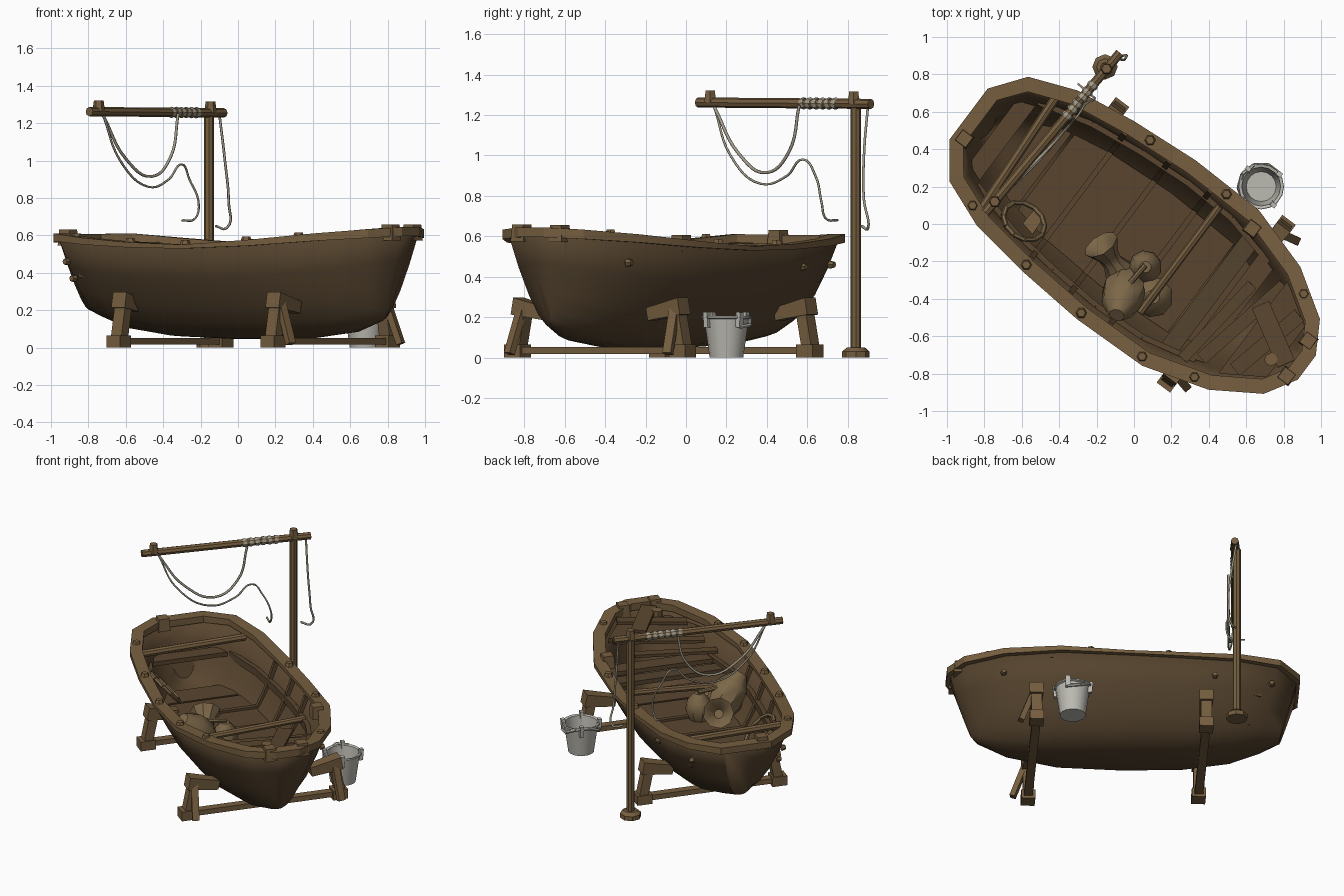
import bpy, bmesh, math
from mathutils import Vector, Matrix

if "Cube" in bpy.data.objects:
    bpy.data.objects.remove(bpy.data.objects["Cube"])


def material(name, rgb):
    m = bpy.data.materials.new(name)
    m.use_nodes = True
    m.diffuse_color = (*rgb, 1)
    m.node_tree.nodes["Principled BSDF"].inputs["Base Color"].default_value = (*rgb, 1)
    return m


HULL = material("dark hull wood", (.09, .056, .027))
FLOOR = material("inner wood", (.1, .06, .028))
WOOD = material("light wood", (.18, .112, .05))
SACK = material("tan leather", (.2, .135, .065))
ROPE = material("rope", (.36, .33, .25))
TIN = material("pale metal", (.5, .49, .44))

# Boat frame: u runs from stern to bow, v to the port side
TURN = Matrix.Translation((-.036, -.048, 0)) @ Matrix.Rotation(math.atan2(-3, 4), 4, 'Z')


def P(u, v, z):
    return TURN @ Vector((u, v, z))


def mesh(name, verts, faces, mat, angle=35):
    me = bpy.data.meshes.new(name)
    me.from_pydata([tuple(v) for v in verts], [], faces)
    bm = bmesh.new()
    bm.from_mesh(me)
    bmesh.ops.recalc_face_normals(bm, faces=bm.faces)
    bm.to_mesh(me)
    bm.free()
    ob = bpy.data.objects.new(name, me)
    bpy.context.collection.objects.link(ob)
    me.materials.append(mat)
    bpy.ops.object.select_all(action='DESELECT')
    ob.select_set(True)
    bpy.context.view_layer.objects.active = ob
    bpy.ops.object.shade_smooth_by_angle(angle=math.radians(angle))
    return ob


def loft(name, rings, mat, ring_closed=True, loop=False, angle=35):
    n, k = len(rings[0]), len(rings)
    verts = [p for r in rings for p in r]
    faces = [(i * n + j, i * n + (j + 1) % n, (i + 1) % k * n + (j + 1) % n, (i + 1) % k * n + j)
             for i in range(k if loop else k - 1) for j in range(n if ring_closed else n - 1)]
    if not loop:
        faces += [tuple(range(n)), tuple(range((k - 1) * n, k * n))]
    return mesh(name, verts, faces, mat, angle)


def lathe(name, profile, base, axis, mat, sides=12):
    q = Vector(axis).to_track_quat('Z', 'Y')
    rings = [[Vector(base) + q @ Vector((r * math.cos(a), r * math.sin(a), h))
              for a in [math.tau * i / sides for i in range(sides)]] for r, h in profile]
    return loft(name, rings, mat)


def rod(name, a, b, r, mat=WOOD, sides=8, r2=None):
    d = Vector(b) - Vector(a)
    return lathe(name, [(r, 0), (r2 or r, d.length)], a, d, mat, sides)


def beam(name, a, b, w, h, mat=WOOD, taper=1):
    a, b = Vector(a), Vector(b)
    d = (b - a).normalized()
    side = d.cross(Vector((0, 0, 1)))
    side = side.normalized() if side.length > .2 else TURN.to_3x3() @ Vector((1, 0, 0))
    up = side.cross(d)
    rings = [[p + side * sx * w * s / 2 + up * sy * h * s / 2
              for sx, sy in ((-1, -1), (1, -1), (1, 1), (-1, 1))] for p, s in ((a, 1), (b, taper))]
    return loft(name, rings, mat)


def rope(name, pts, r):
    cu = bpy.data.curves.new(name, 'CURVE')
    cu.dimensions = '3D'
    cu.bevel_depth, cu.bevel_resolution, cu.resolution_u = r, 1, 6
    sp = cu.splines.new('BEZIER')
    sp.bezier_points.add(len(pts) - 1)
    for bp, p in zip(sp.bezier_points, pts):
        bp.co = p
        bp.handle_left_type = bp.handle_right_type = 'AUTO'
    ob = bpy.data.objects.new(name, cu)
    bpy.context.collection.objects.link(ob)
    cu.materials.append(ROPE)


# Hull stations: u, half width, keel z, gunwale z, section power, end rake
STATIONS = [(-1.06, .17, .2, .585, .38, -.11), (-.925, .35, .16, .59, .36, -.1),
            (-.67, .45, .1, .57, .34, -.04), (-.33, .5, .06, .55, .33, 0),
            (.06, .53, .045, .54, .34, 0), (.49, .52, .045, .56, .36, 0),
            (.85, .41, .08, .59, .4, .03), (1.1, .25, .14, .61, .45, .09), (1.2, .08, .18, .62, .5, .14)]


def station(u):
    for a, b in zip(STATIONS, STATIONS[1:]):
        if u <= b[0]:
            f = (u - a[0]) / (b[0] - a[0])
            return [x + (y - x) * f for x, y in zip(a, b)]
    return STATIONS[-1]


def half(u, z):
    _, w, keel, gun, p, _ = station(u)
    return (w - .06) * max(0, min(1, (z - keel) / (gun - keel))) ** p


LEVELS = [.01, .05, .15, .35, .65, 1]
rings = []
for u, w, keel, gun, p, rake in STATIONS:
    w -= .025
    rings.append([P(u * .985 - rake * (1 - t), s * w * t ** p, keel + (gun - keel) * t)
                  for s, t in [(-1, t) for t in LEVELS[::-1]] + [(0, 0)] + [(1, t) for t in LEVELS]])
hull = loft("hull", rings, HULL, ring_closed=False, angle=40)
if min(hull.data.polygons, key=lambda f: f.center.z).normal.z > 0:
    hull.data.flip_normals()
hull.data.materials.append(FLOOR)
sol = hull.modifiers.new("thickness", 'SOLIDIFY')
sol.thickness, sol.offset, sol.material_offset = .03, -1, 1

# Gunwale rim, thicker towards both ends
outline = [(s[0], s[1], s[3]) for s in STATIONS] + [(s[0], -s[1], s[3]) for s in STATIONS[::-1]]
rings = []
for i, (u, v, z) in enumerate(outline):
    a, b = outline[i - 1], outline[(i + 1) % len(outline)]
    n = Vector((b[1] - a[1], a[0] - b[0])).normalized() * .08
    h = .01 + .012 * abs(u)
    rings.append([P(u, v, z - h), P(u, v, z + h), P(u + n.x, v + n.y, z + h), P(u + n.x, v + n.y, z - h)])
loft("gunwale", rings, WOOD, loop=True, angle=25)


# Flat boards that reach from side to side
def board(name, u0, u1, z, thick, mat, inset=.03):
    us = [u0 + (u1 - u0) * i / 6 for i in range(7)]
    edge = [(u, half(u, z - thick) - inset) for u in us]
    edge += [(u, -v) for u, v in edge[::-1]]
    loft(name, [[P(u, v, z + dz) for u, v in edge] for dz in (-thick, 0)], mat)


DECK = .23
cuts = [-.74, -.55, -.33, -.05, .22, .5, .72]
for a, b in zip(cuts, cuts[1:]):
    board("floor_board", a + .008, b - .008, DECK, .02, FLOOR, .01)
board("stern_seat", -.9, -.8, .42, .03, FLOOR)
board("bow_bench", .5, .6, .4, .03, HULL, .01)
board("bow_bench", .63, .74, .42, .03, FLOOR, .01)
board("bow_deck", .84, 1.06, .56, .03, FLOOR)

# Ribs and stringers inside the hull
for u in (-.33, -.05, .22):
    for s in (-1, 1):
        pts = [P(u, s * (half(u, z) - .01), z) for z in (DECK, .32, .42, .53)]
        for a, b in zip(pts, pts[1:]):
            beam("rib", a, b, .03, .03, FLOOR)
    w = half(u, DECK) - .02
    beam("floor_rib", P(u, -w, DECK), P(u, w, DECK), .03, .03, FLOOR)
us = [-.8, -.5, -.2, .1, .4, .7]
for s in (-1, 1):
    for a, b in zip(us, us[1:]):
        beam("stringer", P(a, s * (half(a, .4) - .01), .4), P(b, s * (half(b, .4) - .01), .4), .03, .05, FLOOR)

# Cross poles and loose planks in the bow
rod("stern_cross_pole", P(-.7, -.36, .54), P(-.74, .35, .54), .025)
rod("middle_cross_pole", P(.31, -.3, .38), P(.31, .41, .42), .022)
for u, v, u2, v2, z, w in ((.72, -.3, .84, .28, .52, .07), (.9, -.24, 1.0, .2, .58, .08),
                           (.8, .12, 1.1, -.05, .6, .1), (.64, -.36, .7, .18, .47, .06)):
    beam("loose_plank", P(u, v, z), P(u2, v2, z + .02), w, .02, FLOOR)
rod("deck_post", P(1.02, -.08, .56), P(1.02, -.08, .63), .035)

# Pegs and blocks along the rim
for u, s in ((-.75, -1), (-.33, -1), (.06, -1), (.46, -1), (.75, -1), (-.2, 1), (.3, 1), (.95, 1)):
    w, z = station(u)[1], station(u)[3]
    rod("rim_peg", P(u, s * (w - .04), z), P(u, s * (w - .04), z + .035), .034, sides=6, r2=.022)
for u, v in ((-1.0, -.12), (1.14, -.1), (1.12, .12), (.52, .42)):
    z = station(u)[3]
    beam("rim_block", P(u, v, z - .04), P(u, v, z + .045), .08, .08, WOOD, .85)
for u, z, s in ((-.87, .46, -1), (-.84, .37, -1), (-.87, .46, 1), (-.5, .45, 1), (.85, .47, 1)):
    v = half(u, z) + .02
    rod("hull_bolt", P(u, s * v, z), P(u, s * (v + .028), z), .022, sides=6, r2=.015)

# Trestles under the hull, the bow one with slanted braces
for u, v0, v1, braced in ((-.44, -.41, .5, False), (.65, -.49, .53, True)):
    beam("trestle_base", P(u, v0, .035), P(u, v1, .035), .055, .035)
    for v, s in ((v0, -1), (v1, 1)):
        beam("trestle_foot", P(u, v - .055, .033), P(u, v + .045, .033), .09, .065)
        beam("trestle_post", P(u, v, .05), P(u, v - s * .04, .25), .07, .06)
        beam("trestle_head", P(u, v + s * .005, .255), P(u, v - s * .2, .215), .09, .085, WOOD, .75)
        if braced:
            beam("trestle_brace", P(u + .1, v - s * .02, .02), P(u + .01, v - s * .04, .27), .045, .035)

# Mast, yard and their pegs
mast, tip, end = Vector((-.155, .84, 0)), Vector((-.795, .06, 1.262)), Vector((-.075, .915, 1.255))
rod("mast", mast, mast + Vector((0, 0, 1.25)), .026)
lathe("mast_foot", [(.068, 0), (.068, .03), (.045, .05)], mast, (0, 0, 1), WOOD, 8)
rod("yard", tip, end, .025)
for f in (.07, .9):
    p = tip.lerp(end, f)
    rod("yard_peg", p, p + Vector((0, 0, .06)), .034, sides=6, r2=.026)

# Rope wraps and hanging ropes
for i in range(6):
    p = tip.lerp(end, .61 + i * .037)
    d = end - tip + Vector((0, 0, .15 * (-1) ** i))
    lathe("rope_wrap", [(.027, -.013), (.031, 0), (.027, .013)], p, d, ROPE, 8)
rope("looped_rope", [(-.72, .14, 1.24), (-.6, .26, 1.01), (-.46, .4, .915), (-.36, .51, 1.02), (-.32, .56, 1.25)], .008)
rope("trailing_rope", [(-.72, .14, 1.24), (-.63, .22, 1), (-.48, .37, .86), (-.37, .5, .9), (-.3, .58, .98),
                       (-.26, .64, .9), (-.21, .67, .77), (-.23, .69, .69), (-.3, .75, .68)], .006)
rope("mast_rope", [(-.1, .9, 1.25), (-.07, .88, 1), (-.05, .88, .78), (-.06, .9, .64), (-.12, .87, .65)], .007)

# Bucket with lugs and a fallen handle
spot = Vector((.68, .2, 0))
lathe("bucket", [(.083, 0), (.11, .19), (.122, .195), (.12, .205), (.104, .2), (.08, .02)], spot, (0, 0, 1), TIN, 16)
for a in (.6, 2.2, 3.8, 5.3):
    d = Vector((math.cos(a), math.sin(a), 0))
    beam("bucket_lug", spot + d * .112 + Vector((0, 0, .15)), spot + d * .118 + Vector((0, 0, .225)), .03, .025, TIN)
arc = [spot + Vector((.122 * math.cos(a), .122 * math.sin(a), .18 - .03 * math.sin(a * 2)))
       for a in [.6 + i * .65 for i in range(6)]]
for a, b in zip(arc, arc[1:]):
    rod("bucket_handle", a, b, .01, TIN, 6)


# Leather sack leaning on the side, with a flared neck and small pouches
def pouch(name, c, r, h, axis=(0, 0, 1)):
    lathe(name, [(r * .7, 0), (r, h * .35), (r * .85, h * .7), (r * .35, h)], c, axis, SACK, 9)


pouch("sack_body", (-.03, -.29, .26), .12, .31, (-.06, -.19, .22))
pouch("side_pouch", (.1, -.39, DECK), .11, .14)
pouch("round_pouch", (.06, -.23, DECK), .09, .18)
lathe("sack_neck", [(.09, 0), (.055, .09), (.06, .14), (.1, .22), (.075, .2), (.03, .13)],
      (-.07, -.27, .27), (-.4, .6, .4), SACK, 9)
rod("pouch_strap", (-.11, -.42, .45), (.06, -.22, .42), .015, SACK)

# Hoop resting against the side
hoop = [P(-.48 + .12 * math.cos(a), -.28 + .09 * math.sin(a), .4 - .1 * math.sin(a))
        for a in [math.tau * i / 12 for i in range(12)]]
for i in range(12):
    rod("hoop", hoop[i - 1], hoop[i], .014, SACK, 6)
